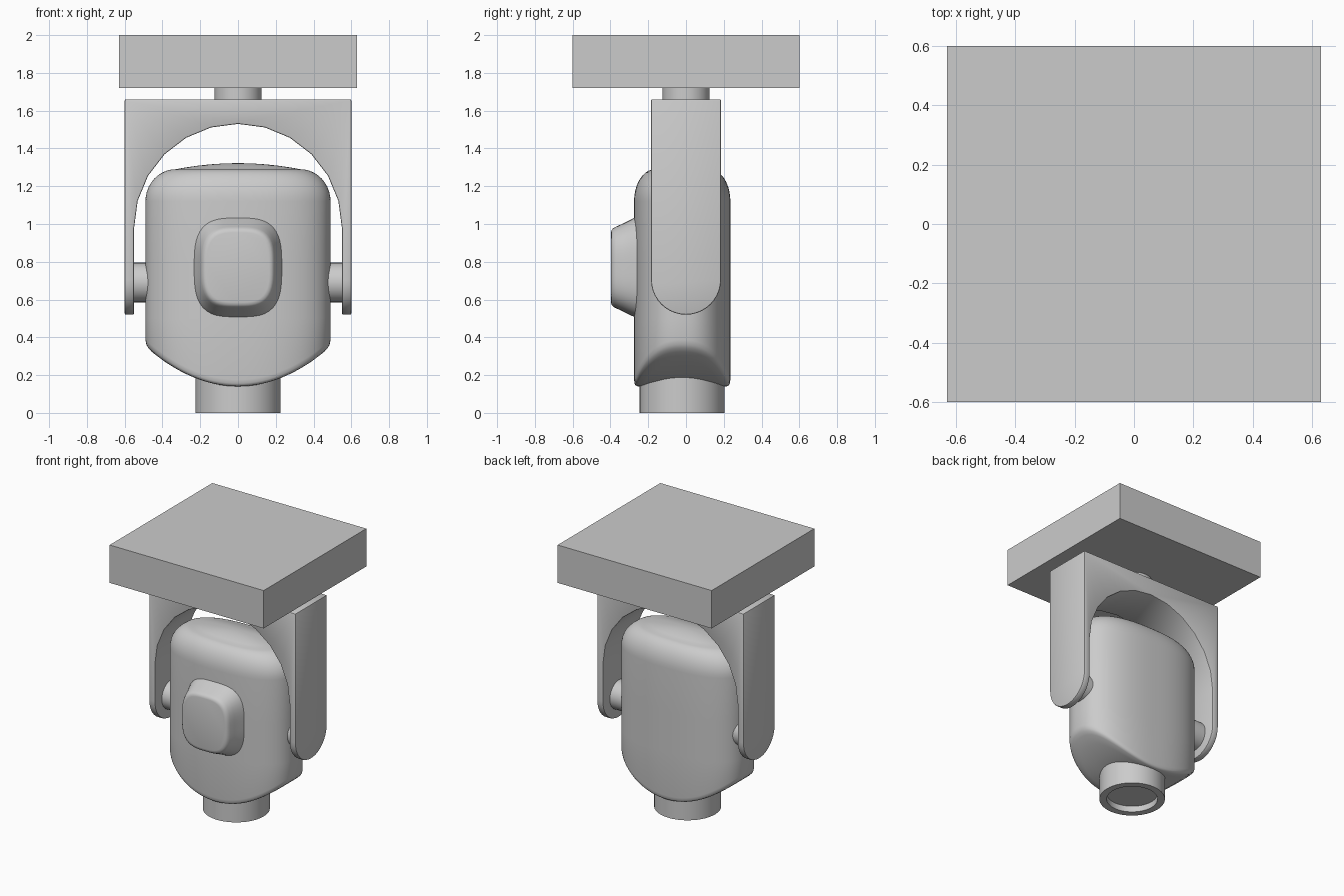
import bpy, bmesh, math
from mathutils import Vector

if "Cube" in bpy.data.objects:
    bpy.data.objects.remove(bpy.data.objects["Cube"])


def finish(name, bm, smooth=None):
    bmesh.ops.recalc_face_normals(bm, faces=bm.faces)
    mesh = bpy.data.meshes.new(name)
    bm.to_mesh(mesh)
    bm.free()
    ob = bpy.data.objects.new(name, mesh)
    bpy.context.collection.objects.link(ob)
    if smooth:
        shade(ob, smooth)
    return ob


def shade(ob, angle):
    bpy.ops.object.select_all(action='DESELECT')
    ob.select_set(True)
    bpy.context.view_layer.objects.active = ob
    bpy.ops.object.shade_smooth_by_angle(angle=math.radians(angle))


def oval(a, b, n=2.0, count=64):
    """Superellipse outline; n = 2 is an ellipse, larger is squarer."""
    pts = []
    for i in range(count):
        t = 2 * math.pi * i / count
        c, s = math.cos(t), math.sin(t)
        k = (abs(c) ** n + abs(s) ** n) ** (-1 / n)
        pts.append((a * c * k, b * s * k))
    return pts


def loft(name, rings, smooth=35):
    """Skin a list of closed rings and cap both ends."""
    bm = bmesh.new()
    rows = [[bm.verts.new(p) for p in ring] for ring in rings]
    for r0, r1 in zip(rows, rows[1:]):
        for i in range(len(r0)):
            j = (i + 1) % len(r0)
            bm.faces.new((r0[i], r0[j], r1[j], r1[i]))
    bm.faces.new(rows[0])
    bm.faces.new(rows[-1])
    return finish(name, bm, smooth)


def prism(name, pts, depth):
    """Extrude a closed 3D outline along a vector."""
    bm = bmesh.new()
    face = bm.faces.new([bm.verts.new(p) for p in pts])
    new = bmesh.ops.extrude_face_region(bm, geom=[face])['geom']
    bmesh.ops.translate(bm, vec=Vector(depth),
                        verts=[v for v in new if isinstance(v, bmesh.types.BMVert)])
    return finish(name, bm)


# ceiling plate and swivel neck
prism("ceiling_plate", [(-.63, -.6, 1.72), (.63, -.6, 1.72), (.63, .6, 1.72), (-.63, .6, 1.72)],
      (0, 0, .28))
loft("swivel_neck", [[(x, y, z) for x, y in oval(.125, .125, count=32)] for z in (1.65, 1.73)])

# yoke: arched front profile trimmed by a round-ended side profile
arch = [(.55 * math.cos(math.radians(a)), -.3, .98 + .55 * math.sin(math.radians(a)))
        for a in range(0, 181, 15)]
outline = [(-.55, -.3, .4), (-.6, -.3, .4), (-.6, -.3, 1.66),
           (.6, -.3, 1.66), (.6, -.3, .4), (.55, -.3, .4)]
yoke = prism("yoke", outline + arch, (0, .6, 0))
side = [(-.8, .185 * math.cos(t), .705 + .185 * math.sin(t))
        for t in (math.pi + math.pi * i / 20 for i in range(21))]
cutter = prism("yoke_cutter", side + [(-.8, .185, 1.8), (-.8, -.185, 1.8)], (1.6, 0, 0))
cutter.hide_render = True
trim = yoke.modifiers.new("trim", 'BOOLEAN')
trim.operation, trim.object, trim.solver = 'INTERSECT', cutter, 'EXACT'
bevel = yoke.modifiers.new("bevel", 'BEVEL')
bevel.width, bevel.segments, bevel.angle_limit = .007, 2, math.radians(40)
bpy.context.view_layer.update()
baked = bpy.data.meshes.new_from_object(
    yoke.evaluated_get(bpy.context.evaluated_depsgraph_get()))
yoke.modifiers.clear()
yoke.data = baked
bpy.data.objects.remove(cutter)
shade(yoke, 30)

# pivot pins
for label, sx in (("left", -1), ("right", 1)):
    loft("pivot_pin_" + label,
         [[(sx * x, y, .69 + z) for y, z in oval(.105, .105, count=32)] for x in (.4, .56)])

# housing: curved underside, straight walls, rounded crown
A, B, YC = .49, .255, -.02


def under(x):
    return .14 + .21 * (x / A) ** 2


rings = []
for s, lift in ((.1, 0), (.35, 0), (.6, 0), (.8, 0), (.93, .001), (.97, .006), (.99, .016), (1, .036)):
    rings.append([(x, y + YC, under(x) + lift) for x, y in oval(A * s, B * s, 2.5, 96)])
for z in (.5, .8):
    rings.append([(x, y + YC, z) for x, y in oval(A, B, 2.5, 96)])
for i in range(11):
    t = math.pi / 2 * i / 10
    d = 1 - math.cos(t)
    rings.append([(x, y + YC, 1.12 + .17 * math.sin(t))
                  for x, y in oval(A - .16 * d, B - .11 * d, 2.5, 96)])
for s in (.85, .65, .45, .25, .08):
    rings.append([(x, y + YC, 1.29 + .032 * (1 - s * s))
                  for x, y in oval((A - .16) * s, (B - .11) * s, 2.5, 96)])
loft("housing", rings, 50)

# raised front boss
steps = ((.24, .275, -.235), (.228, .264, -.27), (.218, .252, -.295), (.205, .232, -.335),
         (.195, .216, -.37), (.188, .208, -.385), (.178, .198, -.394), (.165, .185, -.397))
loft("front_boss", [[(x, y, .77 + z) for x, z in oval(a, b, 3.2)] for a, b, y in steps], 50)

# lens barrel with a recessed window
loft("lens_barrel", [[(x, y + YC, z) for x, y in oval(r, r, count=48)]
                     for r, z in ((.225, .3), (.225, 0), (.175, 0), (.175, .045))])
